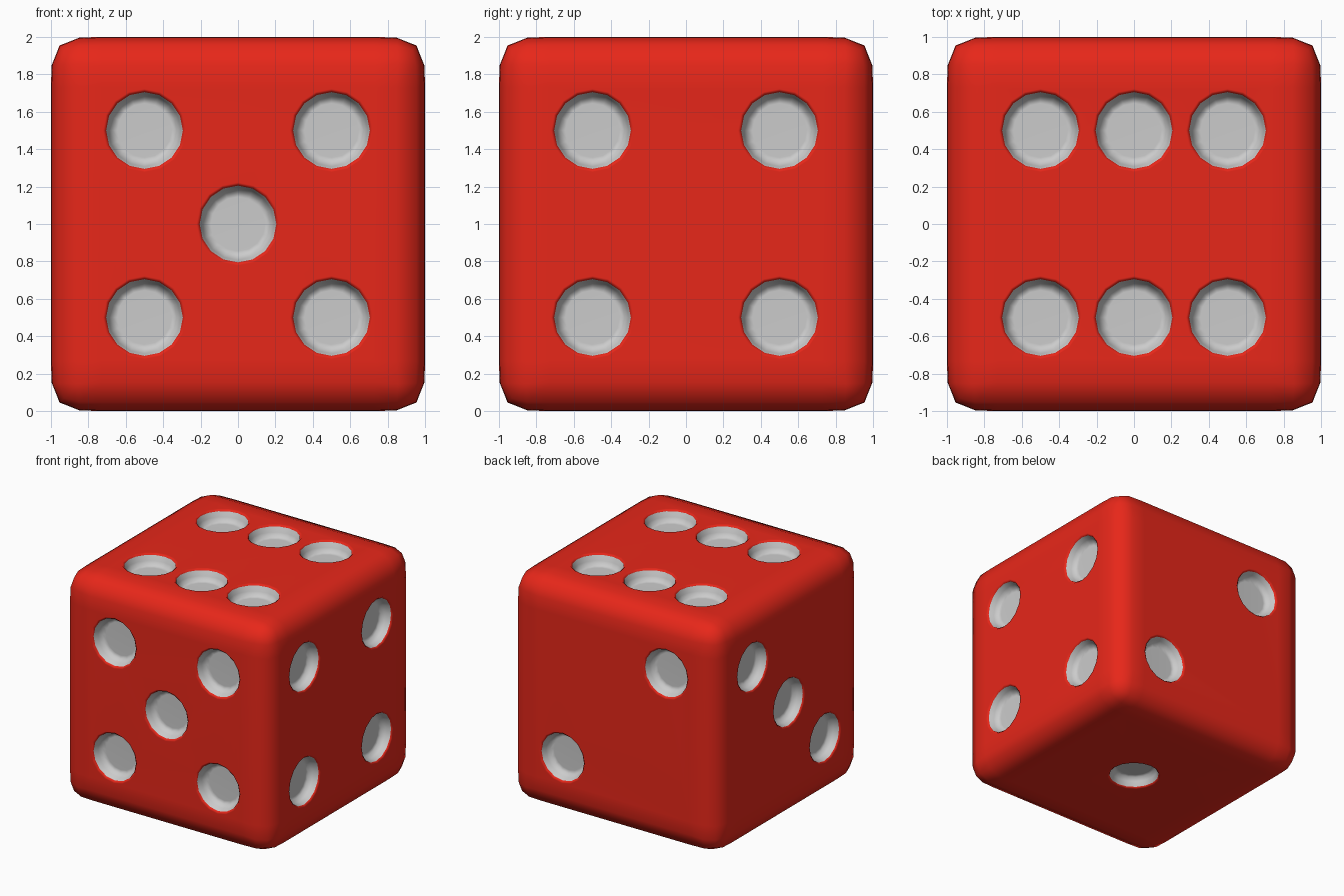
import bpy, bmesh, math
from mathutils import Vector, Matrix

if "Cube" in bpy.data.objects:
    bpy.data.objects.remove(bpy.data.objects["Cube"])


def material(name, colour):
    m = bpy.data.materials.new(name)
    m.diffuse_color = colour
    m.use_nodes = True
    m.node_tree.nodes["Principled BSDF"].inputs["Base Color"].default_value = m.diffuse_color
    return m


red = material("red_plastic", (0.8, 0.02, 0.01, 1))
grey = material("pip_grey", (0.8, 0.8, 0.8, 1))


def new_object(name, bm):
    bmesh.ops.recalc_face_normals(bm, faces=bm.faces)
    mesh = bpy.data.meshes.new(name)
    bm.to_mesh(mesh)
    bm.free()
    mesh.materials.append(red)
    mesh.materials.append(grey)
    ob = bpy.data.objects.new(name, mesh)
    bpy.context.collection.objects.link(ob)
    return ob


# Body: cube with softly rounded edges
bm = bmesh.new()
bmesh.ops.create_cube(bm, size=2, matrix=Matrix.Translation((0, 0, 1)))
bmesh.ops.bevel(bm, geom=bm.edges[:], offset=0.27, offset_type='OFFSET',
                segments=4, profile=0.69, affect='EDGES')
body = new_object("die_body", bm)

# Pip cutter profile: (radius, height above face); lip is red, bowl is grey
SIDES = 16
PROFILE = [(0.24, 0.03), (0.222, 0.0), (0.205, -0.015), (0.193, -0.06),
           (0.172, -0.09), (0.145, -0.1)]


def add_pip(bm, origin, u, v, n):
    rings = []
    for r, h in PROFILE:
        ring = []
        for i in range(SIDES):
            a = 2 * math.pi * i / SIDES
            ring.append(bm.verts.new(origin + u * r * math.cos(a) + v * r * math.sin(a) + n * h))
        rings.append(ring)
    bm.faces.new(rings[0])
    bm.faces.new(rings[-1]).material_index = 1
    for k in range(len(rings) - 1):
        for i in range(SIDES):
            j = (i + 1) % SIDES
            f = bm.faces.new((rings[k][i], rings[k][j], rings[k + 1][j], rings[k + 1][i]))
            f.material_index = 1 if k >= 2 else 0


# Pips per face: normal, across axis, up axis, positions
X, Y, Z = Vector((1, 0, 0)), Vector((0, 1, 0)), Vector((0, 0, 1))
corners = [(-1, -1), (-1, 1), (1, -1), (1, 1)]
faces = [
    (-Y, X, Z, corners + [(0, 0)]),
    (X, Y, Z, corners),
    (Z, X, Y, corners + [(0, -1), (0, 1)]),
    (Y, X, Z, [(-1, 1), (1, -1)]),
    (-X, Y, Z, [(1, 1), (0, 0), (-1, -1)]),
    (-Z, X, Y, [(0, 0)]),
]
bm = bmesh.new()
for n, u, v, spots in faces:
    for a, b in spots:
        add_pip(bm, Z + n + u * a * 0.5 + v * b * 0.5, u, v, n)
cutter = new_object("pip_cutter", bm)
cutter.hide_render = True

# Carve the pips, then smooth
bpy.context.view_layer.objects.active = body
body.select_set(True)
cut = body.modifiers.new("pips", 'BOOLEAN')
cut.object = cutter
cut.operation = 'DIFFERENCE'
cut.solver = 'EXACT'
bpy.ops.object.modifier_apply(modifier=cut.name)
bpy.data.objects.remove(cutter)
bpy.ops.object.shade_smooth_by_angle(angle=math.radians(50))
body.modifiers.new("even_shading", 'WEIGHTED_NORMAL').keep_sharp = True
